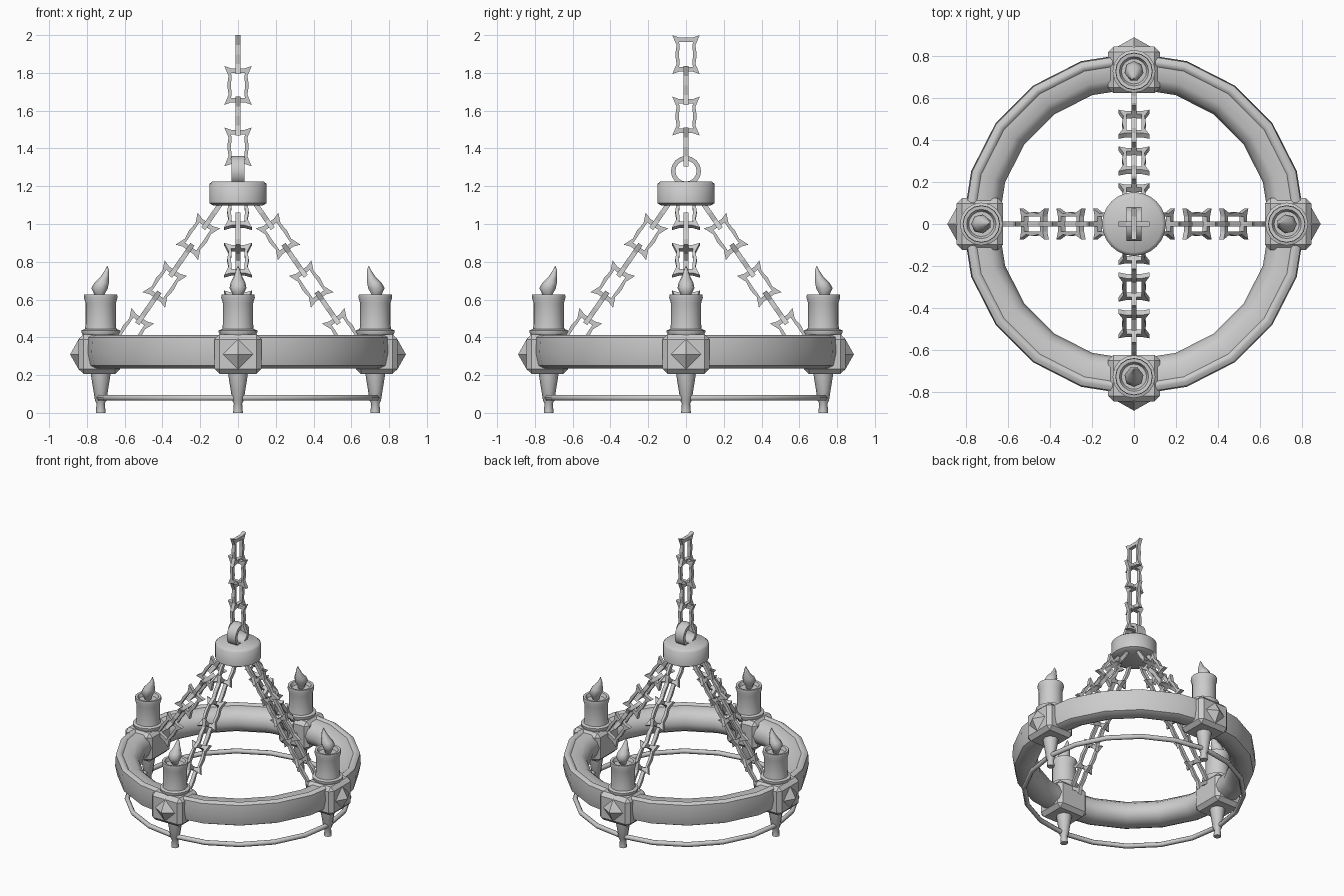
import bpy, bmesh, math
from mathutils import Matrix, Vector

if "Cube" in bpy.data.objects:
    bpy.data.objects.remove(bpy.data.objects["Cube"], do_unlink=True)

grey = bpy.data.materials.new("plain_grey")
grey.use_nodes = True
grey.diffuse_color = (0.6, 0.6, 0.6, 1)
bsdf = next(n for n in grey.node_tree.nodes if n.type == "BSDF_PRINCIPLED")
bsdf.inputs["Base Color"].default_value = (0.6, 0.6, 0.6, 1)

ARM = 0.727  # distance of candles and legs from the centre


def finish(name, bm, matrix=Matrix(), smooth=None):
    bmesh.ops.recalc_face_normals(bm, faces=bm.faces)
    mesh = bpy.data.meshes.new(name)
    bm.to_mesh(mesh)
    bm.free()
    mesh.transform(matrix)
    mesh.materials.append(grey)
    obj = bpy.data.objects.new(name, mesh)
    bpy.context.collection.objects.link(obj)
    if smooth:
        bpy.ops.object.select_all(action="DESELECT")
        obj.select_set(True)
        bpy.context.view_layer.objects.active = obj
        bpy.ops.object.shade_smooth_by_angle(angle=math.radians(smooth))
    return obj


def lathe(profile, segments, closed=False):
    """Turn (radius, height) points round z; open profiles get end caps."""
    bm = bmesh.new()
    rings = []
    for r, z in profile:
        rings.append([bm.verts.new((r * math.cos(a), r * math.sin(a), z))
                      for a in (math.tau * i / segments for i in range(segments))])
    pairs = list(zip(rings, rings[1:]))
    if closed:
        pairs.append((rings[-1], rings[0]))
    else:
        bm.faces.new(rings[0])
        bm.faces.new(rings[-1])
    for a, b in pairs:
        for i in range(segments):
            j = (i + 1) % segments
            bm.faces.new((a[i], a[j], b[j], b[i]))
    return bm


def mirrored(quarter):
    """Complete a loop from its first quarter, running from +x to +z."""
    half = quarter + [(-x, z) for x, z in quarter[-2::-1]]
    return half + [(x, -z) for x, z in half[-2:0:-1]]


OUTER = mirrored([(.057, 0), (.05, .05), (.073, .103), (.035, .09), (0, .09)])
INNER = mirrored([(.037, 0), (.035, .035), (.036, .066), (.02, .066), (0, .066)])


def chain_link(name, matrix):
    bm = bmesh.new()
    loops = [[bm.verts.new((x, y, z)) for x, z in loop]
             for loop, y in ((OUTER, -.013), (OUTER, .013), (INNER, .013), (INNER, -.013))]
    n = len(OUTER)
    for k in range(4):
        a, b = loops[k], loops[(k + 1) % 4]
        for i in range(n):
            j = (i + 1) % n
            bm.faces.new((a[i], a[j], b[j], b[i]))
    finish(name, bm, matrix)


# Main ring with a raised outer lip
finish("main_ring", lathe([(.80, .25), (.815, .32), (.81, .40), (.79, .412), (.775, .41),
                           (.765, .40), (.70, .40), (.66, .365), (.645, .315),
                           (.66, .265), (.71, .237), (.77, .235)], 20, True), smooth=45)

# Thin lower rail
rail = [(.735 + .017 * math.cos(a), .08 + .017 * math.sin(a))
        for a in (math.tau * i / 6 for i in range(6))]
finish("lower_rail", lathe(rail, 20, True), smooth=65)

# Hub and its hanging eye
finish("hub", lathe([(.13, 1.098), (.152, 1.11), (.152, 1.212), (.135, 1.226)], 24), smooth=60)
finish("hub_eye", lathe([(.08, -.035), (.08, .035), (.056, .035), (.056, -.035)], 16, True),
       Matrix.Translation((0, 0, 1.28)) @ Matrix.Rotation(math.pi / 2, 4, "Y"), smooth=40)

# Hanging chain
for i in range(4):
    chain_link("hanging_link", Matrix.Translation((0, 0, 1.408 + .163 * i))
               @ Matrix.Rotation(math.pi / 2 * (i % 2), 4, "Z"))

# Four arms, each with bracket, stud, leg, candle and chain
for name, turn in (("left", 0), ("back", 1), ("right", 2), ("front", 3)):
    spin = Matrix.Rotation(turn * math.pi / 2, 4, "Z")
    arm = spin @ Matrix.Translation((ARM, 0, 0))

    # Bevelled bracket block
    bm = bmesh.new()
    bmesh.ops.create_cube(bm, size=1, matrix=Matrix.Translation((.007, 0, .311))
                          @ Matrix.Diagonal((.22, .248, .208, 1)))
    bmesh.ops.bevel(bm, geom=bm.edges[:], offset=.026, segments=1, affect="EDGES")
    finish(name + "_bracket", bm, arm)

    # Diamond stud on the outer face
    bm = bmesh.new()
    bmesh.ops.create_cone(bm, cap_ends=True, segments=4, radius1=.088, radius2=0, depth=.05,
                          matrix=Matrix.Translation((.137, 0, .31))
                          @ Matrix.Rotation(math.pi / 2, 4, "Y"))
    finish(name + "_stud", bm, arm)

    # Tapered leg with a small foot
    finish(name + "_leg", lathe([(.026, 0), (.022, .05), (.03, .065), (.05, .19), (.054, .22)], 8),
           arm, smooth=50)

    # Dish and hollow-topped candle
    finish(name + "_dish", lathe([(.088, .40), (.102, .425), (.102, .437), (.08, .445)], 16),
           arm, smooth=35)
    finish(name + "_candle", lathe([(.085, .43), (.08, .47), (.08, .58), (.089, .61),
                                    (.087, .628), (.07, .626), (.06, .605)], 16),
           arm, smooth=40)

    # Curled flame, leaning inward at the tip
    bm = lathe([(.018, .60), (.03, .63), (.046, .66), (.04, .69),
                (.022, .725), (.012, .755), (.002, .777)], 7)
    for v in bm.verts:
        v.co.x += .012 * math.sin((v.co.z - .6) * 30) - .14 * (v.co.z - .6)
    finish(name + "_flame", bm, arm, smooth=60)

    # Slanted chain, alternate links turned on edge
    start, step = Vector((.125, 0, 1.06)), Vector((.0875, 0, -.126))
    lean = Matrix.Rotation(math.atan2(-step.x, -step.z), 4, "Y")
    for i in range(6):
        chain_link(name + "_chain_link", spin @ Matrix.Translation(start + step * i) @ lean
                   @ Matrix.Rotation(math.pi / 2 * ((i + 1) % 2), 4, "Z"))
